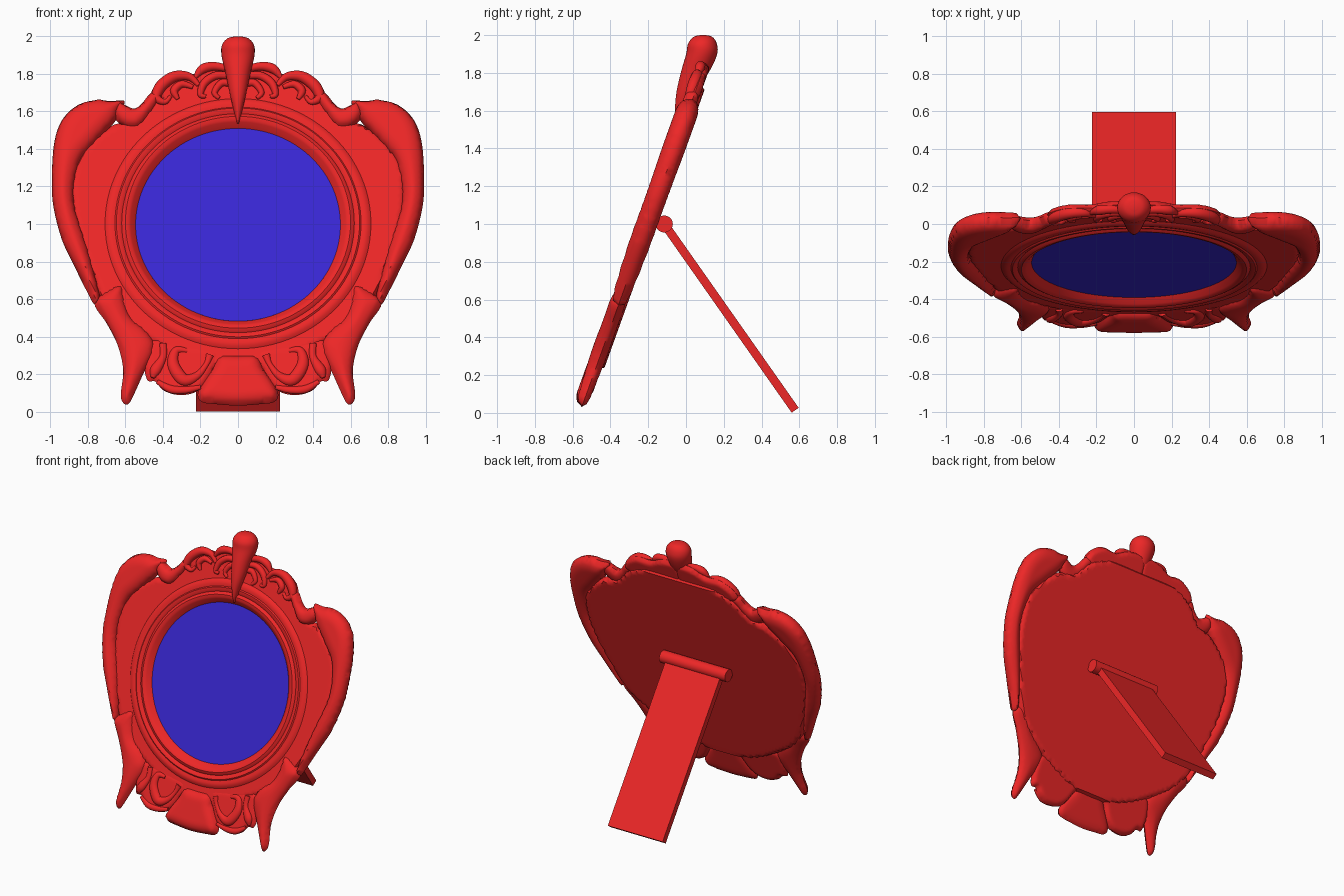
import bpy, bmesh, math
from mathutils import Matrix, Vector
from mathutils.geometry import delaunay_2d_cdt

if "Cube" in bpy.data.objects:
    bpy.data.objects.remove(bpy.data.objects["Cube"])

T = math.radians(19.8)
S, C = math.sin(T), math.cos(T)
CZ = 0.995
# tilted frame plane: local x = right, y = up the frame, z = towards the viewer
TILT = Matrix(((1, 0, 0, 0), (0, S, -C, -0.205), (0, C, S, CZ), (0, 0, 0, 1)))


def material(name, rgb):
    m = bpy.data.materials.new(name)
    m.diffuse_color = (*rgb, 1)
    m.use_nodes = True
    m.node_tree.nodes["Principled BSDF"].inputs["Base Color"].default_value = m.diffuse_color
    return m


RED = material("red", (0.85, 0.02, 0.02))
BLUE = material("blue", (0.04, 0.02, 0.65))


def finish(name, bm, mat=RED, matrix=TILT, mirror=False, angle=40):
    bmesh.ops.recalc_face_normals(bm, faces=bm.faces)
    me = bpy.data.meshes.new(name)
    bm.to_mesh(me)
    bm.free()
    me.materials.append(mat)
    ob = bpy.data.objects.new(name, me)
    bpy.context.collection.objects.link(ob)
    ob.matrix_world = matrix
    if mirror:
        md = ob.modifiers.new("Mirror", 'MIRROR')
        md.use_mirror_merge = False
    bpy.ops.object.select_all(action='DESELECT')
    bpy.context.view_layer.objects.active = ob
    ob.select_set(True)
    bpy.ops.object.shade_smooth_by_angle(angle=math.radians(angle))
    return ob


def spline(pts, n, closed):
    out, k = [], len(pts)
    get = (lambda i: Vector(pts[i % k])) if closed else (lambda i: Vector(pts[max(0, min(k - 1, i))]))
    for i in range(k if closed else k - 1):
        a, b, c, d = (get(i + j) for j in (-1, 0, 1, 2))
        for s in range(n):
            t = s / n
            out.append(0.5 * (2 * b + (c - a) * t + (2 * a - 5 * b + 4 * c - d) * t * t
                              + (3 * b - a - 3 * c + d) * t ** 3))
    if not closed:
        out.append(Vector(pts[-1]))
    return out


def inflate(name, outline, front, back, roll, w0=0.0, step=0.016, dish=0, mirror=False):
    """Carved piece: an outline in front-view (x, z) swollen to front and back."""
    loop = [Vector((p.x, (p.y - CZ - w0 * S) / C)) for p in spline(outline, 6, True)]
    n = len(loop)
    segs = [(loop[i], loop[(i + 1) % n] - loop[i]) for i in range(n)]

    def dist(p):
        return min((p - a - d * max(0, min(1, (p - a).dot(d) / (d.length_squared + 1e-12)))).length
                   for a, d in segs)

    def inside(p):
        hit = False
        for a, d in segs:
            if (a.y > p.y) != (a.y + d.y > p.y) and p.x < a.x + d.x * (p.y - a.y) / d.y:
                hit = not hit
        return hit

    pts = list(loop)
    x0, x1 = min(p.x for p in loop), max(p.x for p in loop)
    y0, y1 = min(p.y for p in loop), max(p.y for p in loop)
    for i in range(int((x1 - x0) / step) + 1):
        for j in range(int((y1 - y0) / step) + 1):
            p = Vector((x0 + (i + 0.5 * (j % 2)) * step, y0 + j * step))
            if inside(p) and dist(p) > 0.4 * step:
                pts.append(p)
    vs, _, fs, ov, _, _ = delaunay_2d_cdt(pts, [(i, (i + 1) % n) for i in range(n)], [], 1, 1e-6)
    bm = bmesh.new()
    top, bot = [], []
    for p, o in zip(vs, ov):
        edge = any(i < n for i in o)
        t = 0 if edge else min(dist(p) / roll, 1)
        k = math.sqrt(max(0, 1 - (1 - t) ** 2))
        f = 0 if p.length < dish else front * k
        v = bm.verts.new((p.x, p.y, w0 + f))
        top.append(v)
        bot.append(v if edge else bm.verts.new((p.x, p.y, w0 - back * k)))
    for f in fs:
        bm.faces.new([top[i] for i in f])
        if any(top[i] is not bot[i] for i in f):
            bm.faces.new([bot[i] for i in reversed(f)])
    return finish(name, bm, mirror=mirror, angle=50)


def skin(bm, rings, cyclic=False):
    """Join rings of points with quads; cap the ends unless cyclic."""
    vr = [[bm.verts.new(p) for p in r] for r in rings]
    m = len(vr[0])
    for i in range(len(vr) if cyclic else len(vr) - 1):
        a, b = vr[i], vr[(i + 1) % len(vr)]
        for j in range(m):
            bm.faces.new((a[j], a[(j + 1) % m], b[(j + 1) % m], b[j]))
    if not cyclic:
        bm.faces.new(vr[0])
        bm.faces.new(vr[-1])


def scroll(name, path, w0=0.02, depth=1.0):
    """Tapered carved strand through front-view (x, z, radius) points, mirrored."""
    pts = spline(path, 6, False)
    rings = []
    for i, p in enumerate(pts):
        d = pts[min(i + 1, len(pts) - 1)] - pts[max(i - 1, 0)]
        nrm = Vector((-d.y, d.x)).normalized()
        r = max(p.z, 0.003)
        rings.append([(p.x + nrm.x * r * math.cos(a), (p.y - CZ - w0 * S) / C + nrm.y * r * math.cos(a),
                       w0 + depth * r * math.sin(a)) for a in (math.tau * k / 12 for k in range(12))])
    bm = bmesh.new()
    skin(bm, rings)
    finish(name, bm, mirror=True, angle=60)


# back board with a recess for the glass
half = [(0.0, 1.74), (0.25, 1.74), (0.42, 1.68), (0.55, 1.56), (0.68, 1.52), (0.82, 1.40), (0.89, 1.25),
        (0.88, 1.02), (0.80, 0.76), (0.70, 0.55), (0.55, 0.42), (0.38, 0.32), (0.2, 0.25), (0.0, 0.23)]
inflate("back_board", half + [(-x, z) for x, z in half[-2:0:-1]], 0.03, 0.033, 0.025, -0.01, 0.022, 0.57)

# turned ring moulding
profile = [(0.535, -0.012), (0.548, 0.004), (0.572, 0.03), (0.582, 0.038), (0.60, 0.042), (0.612, 0.036),
           (0.62, 0.028), (0.632, 0.036), (0.648, 0.039), (0.656, 0.032), (0.675, 0.036), (0.695, 0.032),
           (0.71, 0.019), (0.71, -0.02), (0.535, -0.02)]
bm = bmesh.new()
skin(bm, [[(r * math.cos(a), r * math.sin(a), w) for r, w in profile]
          for a in (math.tau * k / 96 for k in range(96))], True)
finish("ring_moulding", bm, angle=35)

# glass
bm = bmesh.new()
bmesh.ops.create_cone(bm, cap_ends=True, segments=96, radius1=0.546, radius2=0.546, depth=0.012,
                      matrix=Matrix.Translation((0, 0, -0.004)))
finish("glass", bm, BLUE)

# side wings
inflate("side_wing", [(0.605, 1.655), (0.68, 1.655), (0.76, 1.66), (0.86, 1.63), (0.94, 1.55), (0.98, 1.43),
        (0.992, 1.25), (0.985, 1.10), (0.94, 0.92), (0.87, 0.77), (0.80, 0.63), (0.765, 0.572), (0.735, 0.60),
        (0.765, 0.74), (0.81, 0.90), (0.86, 1.06), (0.872, 1.18), (0.84, 1.33), (0.76, 1.43), (0.66, 1.54),
        (0.635, 1.59)], 0.065, 0.055, 0.085, mirror=True)

# feet
inflate("foot", [(0.62, 0.67), (0.70, 0.64), (0.765, 0.575), (0.70, 0.47), (0.64, 0.35), (0.612, 0.22),
        (0.625, 0.09), (0.61, 0.045), (0.585, 0.04), (0.56, 0.08), (0.51, 0.19), (0.445, 0.33),
        (0.48, 0.42), (0.57, 0.50), (0.60, 0.58)], 0.052, 0.035, 0.09, mirror=True)

# shell at the bottom
shell = [(0.0, 0.295), (0.10, 0.29), (0.14, 0.22), (0.195, 0.14), (0.215, 0.085), (0.19, 0.05), (0.12, 0.04),
         (0.0, 0.032)]
inflate("bottom_shell", shell + [(-x, z) for x, z in shell[-2:0:-1]], 0.05, 0.02, 0.07)

# carved lobes and scrolls beside the shell
inflate("bottom_lobe", [(0.10, 0.32), (0.14, 0.20), (0.19, 0.13), (0.25, 0.095), (0.33, 0.09), (0.40, 0.115),
        (0.44, 0.16), (0.485, 0.17), (0.50, 0.28), (0.46, 0.38), (0.30, 0.36)], 0.022, 0.03, 0.04, mirror=True)
scroll("bottom_scroll_large", [(0.27, 0.325, 0.012), (0.33, 0.325, 0.022), (0.345, 0.25, 0.032),
       (0.29, 0.17, 0.035), (0.22, 0.19, 0.022), (0.17, 0.25, 0.015), (0.15, 0.30, 0.022)], 0.018, 0.8)
scroll("bottom_scroll_outer", [(0.40, 0.36, 0.02), (0.40, 0.29, 0.02), (0.44, 0.22, 0.03), (0.455, 0.18, 0.01)],
       0.018, 0.8)
scroll("bottom_scroll_rim", [(0.43, 0.16, 0.012), (0.36, 0.12, 0.022), (0.28, 0.115, 0.02), (0.20, 0.13, 0.012)],
       0.015, 0.8)

# crest leaves at the top
inflate("crest_side_leaf", [(0.40, 1.68), (0.46, 1.70), (0.51, 1.645), (0.55, 1.615), (0.595, 1.63), (0.64, 1.65),
        (0.665, 1.58), (0.61, 1.52), (0.54, 1.51), (0.49, 1.55), (0.44, 1.62)], 0.05, 0.03, 0.05, mirror=True)
inflate("crest_panel", [(0.0, 1.84), (0.14, 1.84), (0.23, 1.80), (0.34, 1.80), (0.43, 1.75), (0.46, 1.68),
        (0.35, 1.64), (0.15, 1.68), (0.0, 1.69)], 0.02, 0.03, 0.03, mirror=True)
scroll("crest_arch", [(0.21, 1.74, 0.012), (0.26, 1.785, 0.022), (0.34, 1.785, 0.03), (0.41, 1.735, 0.032),
       (0.435, 1.675, 0.025), (0.39, 1.65, 0.015), (0.36, 1.68, 0.01)])
scroll("crest_inner_curl", [(0.24, 1.73, 0.012), (0.30, 1.745, 0.02), (0.34, 1.71, 0.022), (0.32, 1.665, 0.01)])
scroll("crest_top_frond", [(0.06, 1.83, 0.02), (0.13, 1.84, 0.024), (0.19, 1.825, 0.026), (0.23, 1.78, 0.01)])
scroll("crest_middle_frond", [(0.05, 1.79, 0.02), (0.12, 1.79, 0.022), (0.18, 1.75, 0.022), (0.20, 1.69, 0.016),
       (0.17, 1.68, 0.01)])
scroll("crest_low_frond", [(0.04, 1.75, 0.02), (0.09, 1.75, 0.02), (0.125, 1.70, 0.016), (0.10, 1.67, 0.01)])

# teardrop finial: (half width, y centre, z, half depth)
drop = spline([(0.015, 0.09, 2.0, 0.015), (0.055, 0.09, 1.99, 0.05), (0.085, 0.087, 1.955, 0.076),
               (0.088, 0.083, 1.90, 0.082), (0.068, 0.05, 1.81, 0.075), (0.045, 0.0, 1.70, 0.05),
               (0.024, -0.02, 1.61, 0.038), (0.005, -0.035, 1.535, 0.02)], 5, False)
bm = bmesh.new()
skin(bm, [[(p[0] * math.cos(a), p[1] + p[3] * math.sin(a), p[2]) for a in (math.tau * k / 32 for k in range(32))]
          for p in drop])
finish("finial", bm, matrix=Matrix(), angle=60)

# hinge rod and rear stand
top, foot = Vector((0, -0.115, 1.0)), Vector((0, 0.578, 0.014))
bm = bmesh.new()
bmesh.ops.create_cone(bm, cap_ends=True, segments=32, radius1=0.045, radius2=0.045, depth=0.54)
finish("hinge_rod", bm, matrix=Matrix.Translation(top) @ Matrix.Rotation(math.pi / 2, 4, 'Y'))
d = foot - top
bm = bmesh.new()
bmesh.ops.create_cube(bm, size=1, matrix=Matrix.Diagonal((0.45, 0.045, d.length, 1)))
finish("rear_stand", bm, matrix=Matrix.Translation((top + foot) / 2)
       @ Matrix.Rotation(math.atan2(-d.y, d.z), 4, 'X'))
